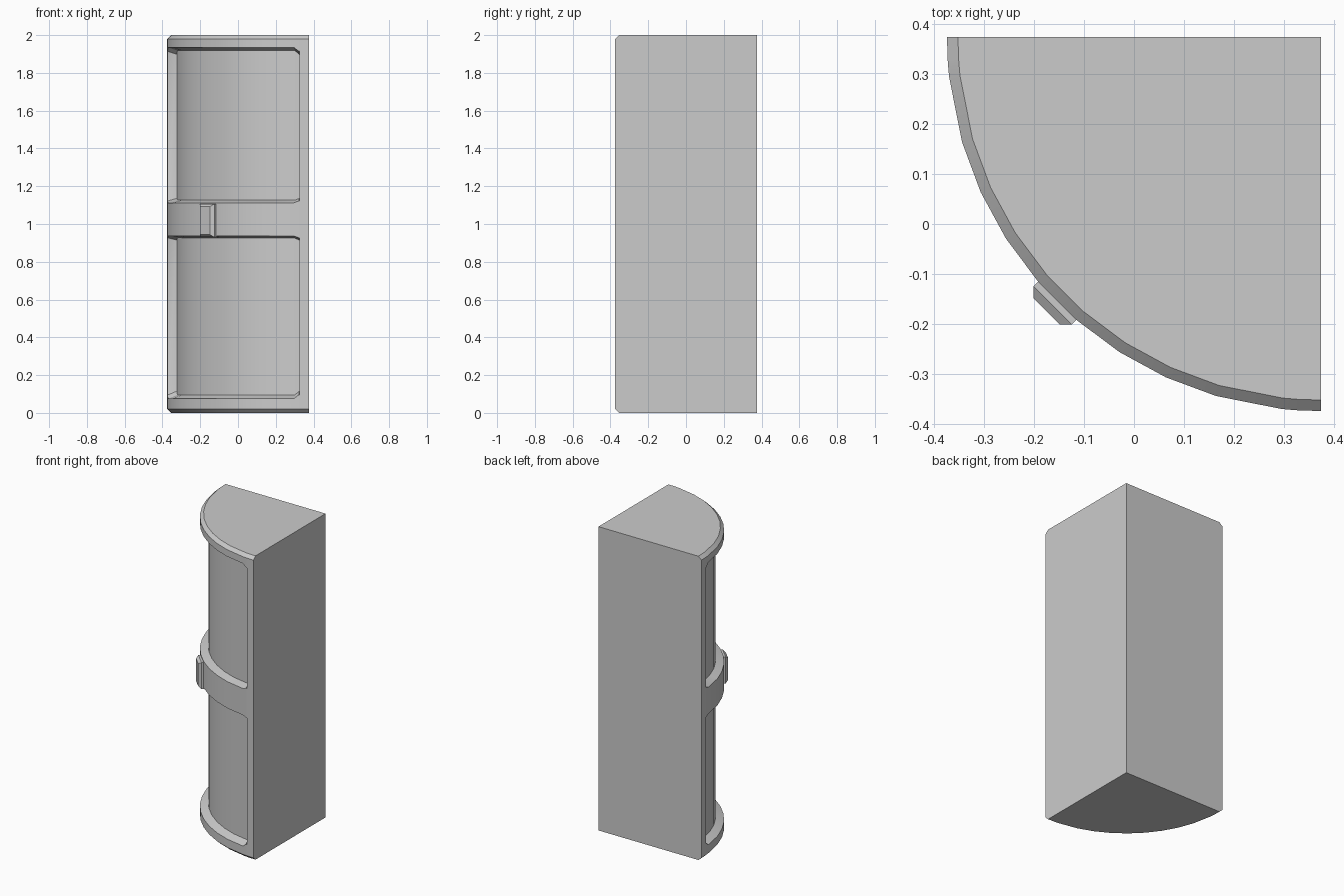
import bpy, bmesh
from math import sin, cos, radians, pi

if "Cube" in bpy.data.objects:
    bpy.data.objects.remove(bpy.data.objects["Cube"])

CX = CY = 0.375          # back corner of the quarter-round body
R, RP, RC = 0.75, 0.70, 0.728   # outer, recessed panel, chamfered rim radius


def finish(bm, name):
    bmesh.ops.recalc_face_normals(bm, faces=bm.faces)
    me = bpy.data.meshes.new(name)
    bm.to_mesh(me)
    bm.free()
    ob = bpy.data.objects.new(name, me)
    bpy.context.collection.objects.link(ob)
    bpy.ops.object.select_all(action='DESELECT')
    ob.select_set(True)
    bpy.context.view_layer.objects.active = ob
    bpy.ops.object.shade_smooth_by_angle(angle=radians(25))
    return ob


def polar(r, a, z):
    return (CX - r * cos(a), CY - r * sin(a), z)


def profile(rp, d):
    """Vertical section; rp = panel radius, d = corner cut of the openings."""
    return [(0, 0), (RC, 0), (R, 0.02),
            (R, 0.075 + d), (rp, 0.095 + d), (rp, 0.925 - d / 2), (R, 0.937 - d / 2),
            (R, 1.112 + d / 2), (rp, 1.126 + d / 2), (rp, 1.918 - d), (R, 1.935 - d),
            (R, 1.98), (RC, 2), (0, 2)]


# Quarter-round cabinet: vertical section swept about the back corner
half = [(0, R, 0.02), (3.7, R, 0.02), (4.1, RP, 0.02), (6.1, RP, 0),
        (16.3, RP, 0), (24.5, RP, 0), (32.6, RP, 0), (40.9, RP, 0)]
columns = half + [(90 - a, r, d) for a, r, d in reversed(half)]
bm = bmesh.new()
rows = [[bm.verts.new(polar(r, radians(a), z)) for r, z in profile(rp, d)]
        for a, rp, d in columns]
for p, q in zip(rows, rows[1:]):
    for i in range(len(p) - 1):
        bm.faces.new((p[i], q[i], q[i + 1], p[i + 1]))
bm.faces.new(rows[0])
bm.faces.new(rows[-1])
bmesh.ops.remove_doubles(bm, verts=bm.verts, dist=1e-5)
finish(bm, "corner_cabinet")

# Handle block on the middle band, chamfered around its outer face
bm = bmesh.new()
rings = []
for r, w, h in ((0.72, 0.054, 0.088), (0.761, 0.054, 0.088), (0.778, 0.037, 0.074)):
    ring = []
    for sx, sz in ((-1, -1), (1, -1), (1, 1), (-1, 1)):
        x, y, z = polar(r, pi / 4, 1.018 + sz * h)
        ring.append(bm.verts.new((x + sx * w * cos(pi / 4), y - sx * w * sin(pi / 4), z)))
    rings.append(ring)
for p, q in zip(rings, rings[1:]):
    for i in range(4):
        j = (i + 1) % 4
        bm.faces.new((p[i], p[j], q[j], q[i]))
bm.faces.new(rings[0])
bm.faces.new(rings[-1])
finish(bm, "handle")
